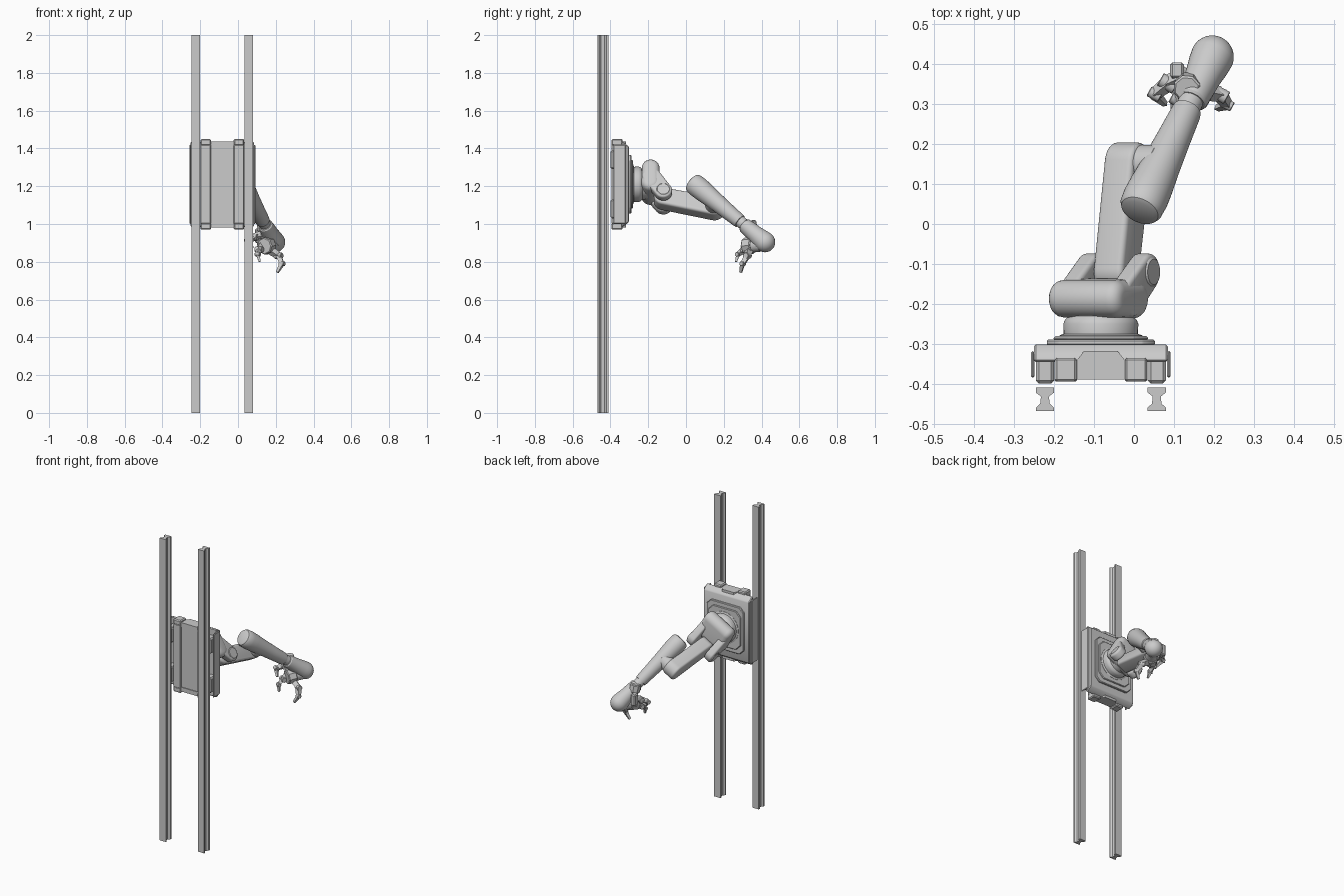
import bpy, bmesh, math
from mathutils import Matrix, Vector

if "Cube" in bpy.data.objects:
    bpy.data.objects.remove(bpy.data.objects["Cube"])

CX, CZ = -0.083, 1.21          # carriage centre
N, U = Vector((0.87, 0, 0.49)).normalized(), Vector((0.49, 0, -0.87)).normalized()
# arm frame: local x = joint axis, local y = reach direction, local z = world y
ARM = Matrix((N, U, Vector((0, 1, 0)))).transposed().to_4x4()
ARM.translation = (CX, 0, CZ)
# rail frame: local x = x, local y = y, local z = z
WORLD = Matrix.Identity(4)


def finish(name, bm, mat=WORLD, bevel=0, seg=3):
    bmesh.ops.recalc_face_normals(bm, faces=bm.faces)
    if bevel:
        edges = [e for e in bm.edges if len(e.link_faces) == 2 and e.calc_face_angle(0) > 0.6]
        bmesh.ops.bevel(bm, geom=edges, offset=bevel, segments=seg, profile=0.5, affect='EDGES', clamp_overlap=True)
    bm.transform(mat)
    me = bpy.data.meshes.new(name)
    bm.to_mesh(me)
    bm.free()
    ob = bpy.data.objects.new(name, me)
    bpy.context.collection.objects.link(ob)
    return ob


def prism(name, pts, lo, hi, mat=WORLD, bevel=0, seg=3):
    """Extrude a 2D outline along local z from lo to hi."""
    bm = bmesh.new()
    f = bm.faces.new([bm.verts.new((x, y, lo)) for x, y in pts])
    r = bmesh.ops.extrude_face_region(bm, geom=[f])
    top = [v for v in r['geom'] if isinstance(v, bmesh.types.BMVert)]
    bmesh.ops.translate(bm, verts=top, vec=(0, 0, hi - lo))
    return finish(name, bm, mat, bevel, seg)


def lathe(name, prof, p=(0, 0, 0), q=(0, 0, 1), mat=WORLD, steps=40):
    """Revolve (radius, height) points around the axis from p towards q."""
    p, q = Vector(p), Vector(q)
    m = mat @ Matrix.Translation(p) @ (q - p).to_track_quat('Z', 'Y').to_matrix().to_4x4()
    bm = bmesh.new()
    vs = [bm.verts.new((r, 0, h)) for r, h in prof]
    es = [bm.edges.new(e) for e in zip(vs, vs[1:])]
    bmesh.ops.spin(bm, geom=vs + es, cent=(0, 0, 0), axis=(0, 0, 1), angle=math.tau, steps=steps)
    bmesh.ops.remove_doubles(bm, verts=bm.verts, dist=1e-5)
    return finish(name, bm, m)


def drum(name, r, p, q, mat=WORLD, steps=32, c=0.005):
    h = (Vector(q) - Vector(p)).length
    return lathe(name, [(0, 0), (r - c, 0), (r, c), (r, h - c), (r - c, h), (0, h)], p, q, mat, steps)


def capsule(p, r0, q, r1, n=20):
    p, q = Vector(p), Vector(q)
    d = q - p
    t, phi = math.atan2(d.y, d.x), math.acos((r0 - r1) / d.length)
    arc = lambda c, r, s, e: [(c.x + r * math.cos(s + (e - s) * i / n), c.y + r * math.sin(s + (e - s) * i / n)) for i in range(n + 1)]
    return arc(p, r0, t + phi, t + math.tau - phi) + arc(q, r1, t - phi, t + phi)


# outline in (reach, world y), thickness along the joint axis
SIDE = ARM @ Matrix(((0, 0, 1, 0), (1, 0, 0, 0), (0, 1, 0, 0), (0, 0, 0, 1)))


def slab(name, p, r0, q, r1, lo, hi, bevel):
    return prism(name, capsule(p, r0, q, r1), lo, hi, SIDE, bevel, 4)


def box(name, x, y, z, bevel=0):
    pts = [(x[0], y[0]), (x[1], y[0]), (x[1], y[1]), (x[0], y[1])]
    return prism(name, pts, z[0], z[1], WORLD, bevel, 1)


# vertical rails
half = [(0.023, -0.468), (0.023, -0.460), (0.012, -0.450), (0.010, -0.432), (0.023, -0.422), (0.023, -0.409)]
for s, side in ((-1, "left"), (1, "right")):
    rx = CX + s * 0.14
    prism(side + "_rail", [(rx + x, y) for x, y in half] + [(rx - x, y) for x, y in reversed(half)], 0, 2)
    # carriage side cover and guide shoes
    box(side + "_side_cover", sorted((CX + s * 0.166, CX + s * 0.175)), (-0.385, -0.318), (1.0, 1.42), 0.004)
    for z in (1.03, 1.29):
        box(side + "_guide_shoe", (rx - 0.023, rx + 0.023), (-0.40, -0.335), (z, z + 0.1), 0.008)

# carriage body: side outline in (y, z) with sloping ends, extruded along x
ALONG_X = Matrix(((0, 0, 1, 0), (1, 0, 0, 0), (0, 1, 0, 0), (0, 0, 0, 1)))


def sloped(name, y0, ym, y1, h0, h1, w, bevel):
    pts = [(y0, CZ - h0), (ym, CZ - h0), (y1, CZ - h1), (y1, CZ + h1), (ym, CZ + h0), (y0, CZ + h0)]
    return prism(name, pts, CX - w, CX + w, ALONG_X, bevel, 1)


sloped("carriage_core", -0.385, -0.35, -0.312, 0.215, 0.19, 0.116, 0.004)
sloped("carriage_cover", -0.345, -0.335, -0.302, 0.225, 0.20, 0.168, 0.012)
for s, nm in ((-1, "lower"), (1, "upper")):
    z = sorted((CZ + s * 0.205, CZ + s * 0.24))
    for t in (-1, 1):
        box(nm + "_end_block", sorted((CX + t * 0.06, CX + t * 0.116)), (-0.395, -0.335), z, 0.006)
    pts = [(CX - 0.063, -0.39), (CX + 0.063, -0.39), (CX + 0.063, -0.345), (CX + 0.042, -0.318),
           (CX - 0.042, -0.318), (CX - 0.063, -0.345)]
    prism(nm + "_end_recess", pts, *sorted((CZ + s * 0.2, CZ + s * 0.228)))
for t in (-1, 1):
    box("back_panel", sorted((CX + t * 0.06, CX + t * 0.116)), (-0.395, -0.38), (CZ - 0.21, CZ + 0.21), 0.004)

# square mounting plates, then round turret base
FACE = Matrix.Translation((CX, 0, CZ)) @ Matrix.Rotation(-math.pi / 2, 4, 'X')


def chamfer_plate(name, w, h, c, lo, hi):
    pts = [(w, h - c), (w - c, h), (c - w, h), (-w, h - c), (-w, c - h), (c - w, -h), (w - c, -h), (w, c - h)]
    return prism(name, pts, lo, hi, FACE, 0.004, 1)


chamfer_plate("mount_plate", 0.135, 0.155, 0.03, -0.305, -0.289)
chamfer_plate("mount_plate_top", 0.118, 0.128, 0.035, -0.292, -0.281)
lathe("turret_base", [(0, -0.29), (0.104, -0.29), (0.104, -0.279), (0.093, -0.275), (0.094, -0.25), (0.09, -0.24),
                      (0.08, -0.23), (0.078, -0.2), (0, -0.19)], mat=ARM)

# shoulder yoke with two fork arms
slab("shoulder_body", (-0.058, -0.187), 0.047, (0.03, -0.187), 0.05, -0.103, 0.103, 0.03)
for s, nm in ((-1, "left"), (1, "right")):
    slab(nm + "_fork", (0.0, -0.183), 0.049, (0.086, -0.12), 0.046, *sorted((s * 0.05, s * 0.1)), 0.012)
    drum(nm + "_shoulder_cap", 0.037, (s * 0.09, 0.086, -0.12), (s * 0.104, 0.086, -0.12), ARM)

# upper arm and elbow
slab("upper_arm", (0.086, -0.12), 0.05, (0.145, 0.15), 0.054, -0.046, 0.038, 0.014)
drum("elbow_joint", 0.048, (0.03, 0.147, 0.15), (0.09, 0.147, 0.15), ARM)

# forearm and bulb wrist share one axis
A, B = (0.09, 0.035, 0.03), (0.093, 0.405, 0.42)
lathe("forearm", [(0, 0), (0.038, 0), (0.049, 0.005), (0.055, 0.016), (0.057, 0.05), (0.055, 0.09), (0.049, 0.16),
                  (0.043, 0.25), (0.038, 0.34), (0.036, 0.352), (0, 0.356)], A, B, ARM)
drum("wrist_ring", 0.031, (0.092, 0.27, 0.28), (0.092, 0.30, 0.311), ARM)
R, H = 0.054, 0.535
bulb = [(R * math.cos(i * math.pi / 24), H + R * math.sin(i * math.pi / 24)) for i in range(13)]
lathe("wrist_link", [(0, 0.38), (0.034, 0.382), (0.039, 0.388), (0.042, 0.42), (0.046, 0.47), (0.052, 0.51)] + bulb, A, B, ARM)

# gripper palm
drum("gripper_flange", 0.036, (0.19, 0.40, 0.89), (0.158, 0.345, 0.885))
drum("gripper_palm", 0.046, (0.165, 0.357, 0.887), (0.138, 0.31, 0.883), steps=8)
drum("upper_knuckle", 0.035, (0.137, 0.348, 0.965), (0.132, 0.338, 1.015), steps=8)


# jointed claw fingers
def finger(name, pts, w):
    pts = [Vector(p) for p in pts]
    for i, (p, q) in enumerate(zip(pts, pts[1:])):
        r0, r1, h = w[i], w[i + 1], (q - p).length
        lathe(name + "_segment", [(0, -0.3 * r0), (r0, 0), (r1, h), (0, h + 0.3 * r1)], p, q, steps=4)
        d = Vector((r0 * 0.9, -r0 * 0.5, 0))
        drum(name + "_pivot", r0 * 0.85, p - d, p + d, steps=12, c=0.002)


finger("lower_finger", [(0.165, 0.335, 0.865), (0.215, 0.325, 0.832), (0.233, 0.30, 0.79), (0.208, 0.29, 0.745)],
       (0.024, 0.02, 0.015, 0.009))
finger("middle_finger", [(0.13, 0.35, 0.90), (0.112, 0.31, 0.865), (0.105, 0.275, 0.84), (0.115, 0.265, 0.80)],
       (0.024, 0.02, 0.014, 0.007))
finger("outer_finger", [(0.125, 0.37, 0.94), (0.085, 0.352, 0.93), (0.052, 0.325, 0.915), (0.078, 0.30, 0.875)],
       (0.025, 0.021, 0.016, 0.008))
box("upper_finger_link", (0.09, 0.125), (0.365, 0.405), (0.90, 0.975), 0.006)

# smooth curved surfaces, keep edges crisp
bpy.ops.object.select_all(action='SELECT')
bpy.context.view_layer.objects.active = bpy.context.selected_objects[0]
bpy.ops.object.shade_smooth_by_angle(angle=math.radians(32))
